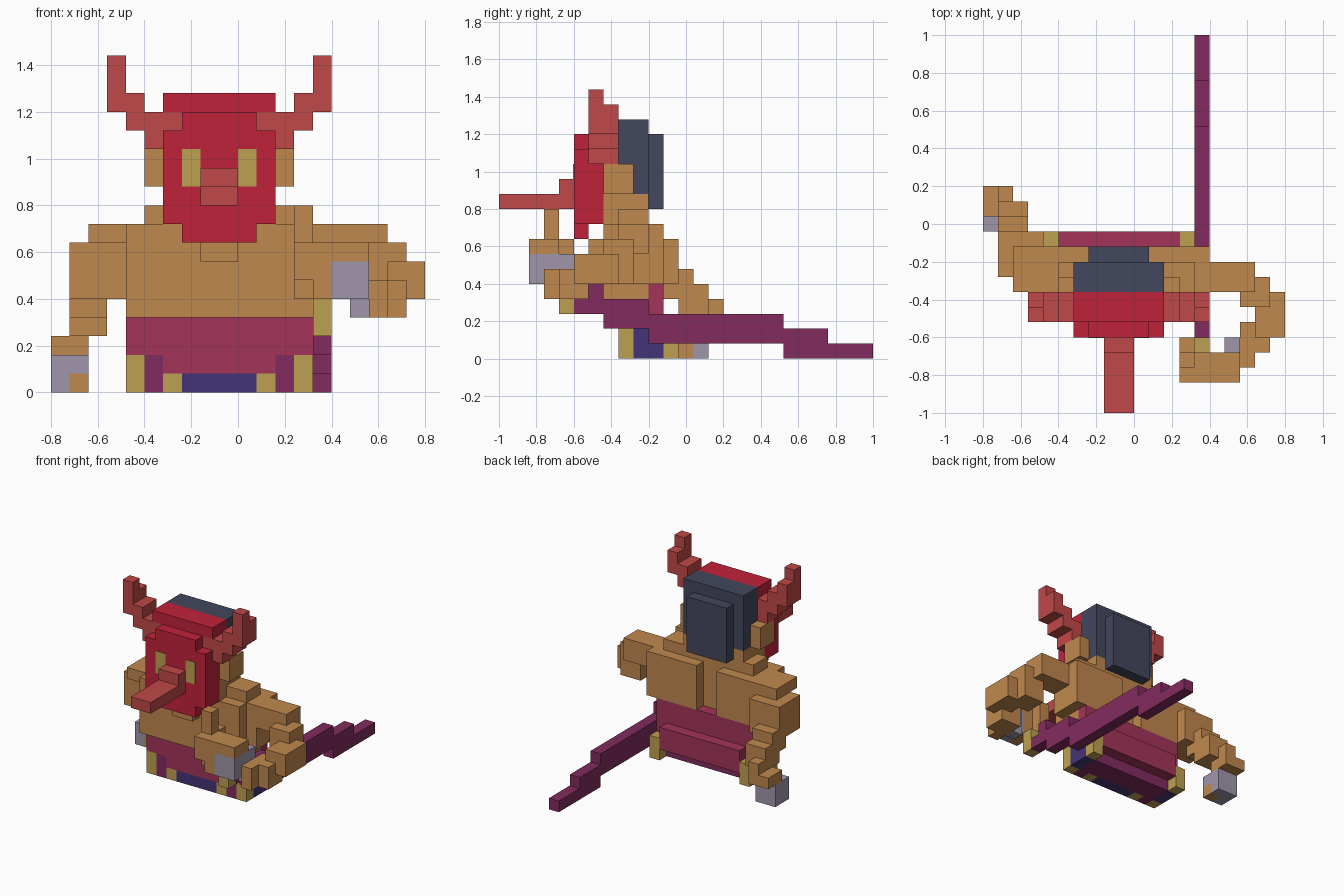
import bpy
import bmesh

cube = bpy.data.objects.get("Cube")
if cube:
    bpy.data.objects.remove(cube, do_unlink=True)

U = 0.08  # size of one block


def material(name, rgb):
    lin = [((c / 255 + 0.055) / 1.055) ** 2.4 for c in rgb] + [1.0]
    m = bpy.data.materials.new(name)
    m.use_nodes = True
    m.diffuse_color = lin
    m.node_tree.nodes["Principled BSDF"].inputs["Base Color"].default_value = lin
    return m


TAN = material("tan skin", (192, 136, 78))
RED = material("bright red", (192, 34, 58))
ROSE = material("soft red", (192, 72, 72))
GOLD = material("gold", (190, 160, 82))
CRIMSON = material("crimson cloth", (163, 52, 88))
PURPLE = material("purple", (130, 43, 94))
BLUE = material("indigo", (68, 52, 120))
DARK = material("dark slate", (67, 71, 93))
GREY = material("lilac grey", (160, 150, 170))


def mirror(boxes):
    """Mirror boxes across the body's middle plane, one block to the right."""
    return [(-2 - b[1], -2 - b[0]) + b[2:] for b in boxes]


def part(name, mat, *boxes):
    """One object of blocks: (x0, x1, y0, y1, z0, z1), y counted from the front."""
    bm = bmesh.new()
    for x0, x1, y0, y1, z0, z1 in boxes:
        verts = bmesh.ops.create_cube(bm, size=1)["verts"]
        for v in verts:
            v.co.x = U * (x1 if v.co.x > 0 else x0)
            v.co.y = U * (y1 if v.co.y > 0 else y0) - 1
            v.co.z = U * (z1 if v.co.z > 0 else z0)
    mesh = bpy.data.meshes.new(name)
    bm.to_mesh(mesh)
    bm.free()
    mesh.materials.append(mat)
    obj = bpy.data.objects.new(name, mesh)
    bpy.context.collection.objects.link(obj)
    return obj


def pair(name, mat, *boxes):
    part("left_" + name, mat, *boxes)
    part("right_" + name, mat, *mirror(boxes))


# Torso and shoulder blades
part("torso", TAN, (-6, 4, 7, 10, 4, 9), (-2, 0, 6, 7, 7, 8))
part("left_shoulder_blade", TAN, (0, 5, 10, 11, 5, 9))
part("right_shoulder_blade", TAN, (-7, -2, 10, 11, 5, 9))

# Bent left arm gripping the hilt
part("left_arm", TAN, (4, 8, 8, 10, 7, 9), (4, 5, 8, 10, 5, 7),
     (7, 9, 7, 9, 5, 8), (8, 10, 5, 8, 5, 7), (7, 9, 4, 6, 4, 6),
     (7, 8, 3, 5, 4, 6))
part("left_cuff", GREY, (5, 7, 2, 4, 5, 7), (6, 7, 4, 5, 4, 7))
part("left_fingers", TAN, (4, 5, 2, 4, 5, 8), (3, 4, 2, 3, 6, 8),
     (3, 4, 3, 5, 5, 8), (3, 4, 3, 4, 8, 10), (5, 7, 2, 4, 7, 8))

# Right arm hanging backwards
part("right_arm", TAN, (-8, -6, 8, 11, 8, 9), (-9, -6, 9, 12, 5, 8),
     (-9, -7, 11, 13, 4, 6), (-9, -7, 12, 14, 3, 5),
     (-10, -8, 13, 15, 2, 3), (-9, -8, 13, 15, 3, 4))
part("right_cuff", GREY, (-10, -9, 12, 14, 0, 2), (-9, -8, 12, 13, 1, 2),
     (-9, -8, 13, 14, 0, 2))
part("right_thumb", TAN, (-9, -8, 12, 13, 0, 1))

# Head, ears and hair
part("head", TAN, (-4, 2, 7, 9, 9, 13), (-4, 2, 9, 10, 9, 11))
pair("ear", TAN, (2, 3, 7, 9, 11, 13))
part("collar", TAN, (-5, -4, 8, 10, 9, 10), (2, 4, 8, 10, 9, 10))
part("hair", DARK, (-4, 2, 8, 10, 13, 16), (-4, 2, 9, 10, 11, 13),
     (-3, 1, 10, 11, 10, 15))

# Mask, nose, eyes and horns
part("mask", RED, (-4, 2, 5, 6, 9, 14), (-3, 1, 5, 6, 8, 9),
     (-3, 1, 5, 6, 14, 15), (-4, 2, 6, 7, 9, 13),
     (-3, 1, 6, 8, 13, 15), (-4, 2, 6, 8, 15, 16))
part("nose", ROSE, (-2, 0, 0, 5, 10, 11), (-2, 0, 4, 5, 11, 12))
pair("eye", GOLD, (0, 1, 4.95, 5, 11, 13))
pair("horn", ROSE, (1, 3, 6, 8, 13, 15), (3, 4, 6, 8, 14, 16),
     (4, 5, 6, 8, 15, 17), (4, 5, 6, 7, 17, 18))

# Robe
part("robe", CRIMSON, (-6, 4, 8, 11, 2, 4), (-4, 2, 8, 9, 1, 2),
     (-6, 4, 10, 11, 4, 5), (-5, 3, 11, 12, 1, 3))
part("robe_lining", PURPLE, (-5, 3, 9, 11, 0, 2), (2, 3, 8, 9, 0, 2),
     (-5, -4, 8, 9, 0, 2))
pair("front_trim", GOLD, (3, 4, 8, 9, 0, 2), (1, 2, 8, 9, 0, 1))
pair("back_trim", GOLD, (3, 4, 11, 12, 0, 2))
pair("side_panel", BLUE, (3, 4, 9, 11, 0, 2))
part("front_panel", BLUE, (-3, 1, 8, 9, 0, 1))

# Sword trailing along the left side
part("sword_pommel", GOLD, (4, 5, 4, 5, 3, 5))
part("sword_scabbard", PURPLE, (4, 5, 5, 7, 3, 4), (4, 5, 6, 7, 4, 5),
     (4, 5, 7, 10, 2, 4), (4, 5, 10, 19, 1, 3), (4, 5, 19, 22, 0, 2),
     (4, 5, 22, 25, 0, 1))
